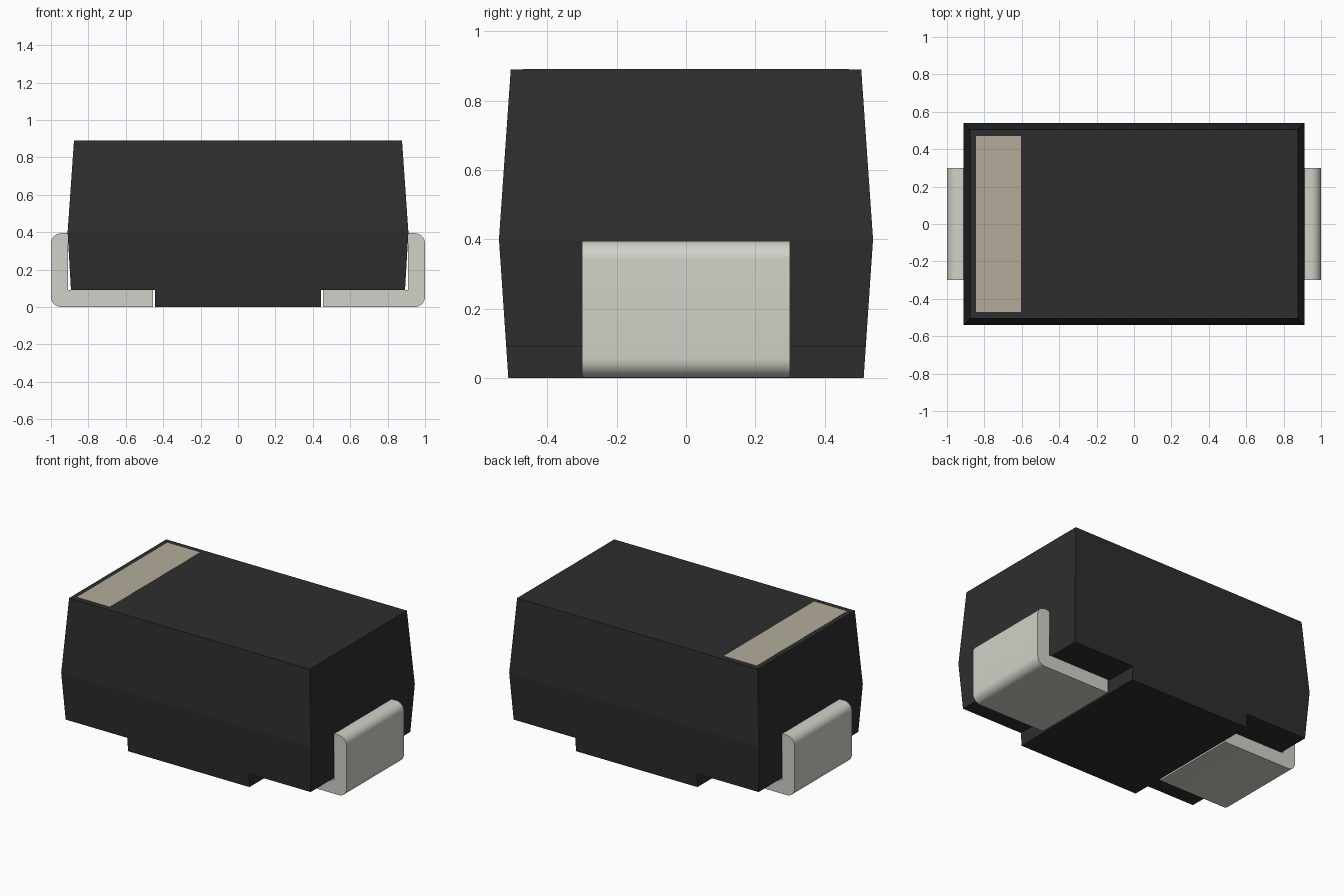
import bpy, bmesh, math

if "Cube" in bpy.data.objects:
    bpy.data.objects.remove(bpy.data.objects["Cube"])


def material(name, rgb):
    m = bpy.data.materials.new(name)
    m.diffuse_color = (*rgb, 1)
    m.use_nodes = True
    m.node_tree.nodes["Principled BSDF"].inputs["Base Color"].default_value = m.diffuse_color
    return m


def make_object(name, bm, mat):
    bmesh.ops.recalc_face_normals(bm, faces=bm.faces)
    me = bpy.data.meshes.new(name)
    bm.to_mesh(me)
    bm.free()
    me.materials.append(mat)
    ob = bpy.data.objects.new(name, me)
    bpy.context.collection.objects.link(ob)
    return ob


def prism(name, profile, depth, mat, caps=None):
    """Sweep an XZ outline between -depth(z) and +depth(z) in y."""
    bm = bmesh.new()
    front, back = [[bm.verts.new((x, s * depth(z), z)) for x, z in profile] for s in (-1, 1)]
    n = len(profile)
    for ring in (front, back):
        for cap in caps or [range(n)]:
            bm.faces.new([ring[i] for i in cap])
    for i in range(n):
        j = (i + 1) % n
        bm.faces.new((front[i], front[j], back[j], back[i]))
    return make_object(name, bm, mat)


black = material("black_plastic", (0.027, 0.027, 0.027))
tin = material("tin_plating", (0.64, 0.64, 0.58))
cream = material("marking_ink", (0.46, 0.415, 0.33))

# Moulded body: widest at the parting line, with a raised central foot below
half = [(0.443, 0), (0.443, 0.09), (0.893, 0.09), (0.911, 0.40), (0.877, 0.89)]
outline = half + [(-x, z) for x, z in reversed(half)]


def body_depth(z):
    if z <= 0.40:
        return 0.513 + 0.027 * z / 0.40
    return 0.54 - 0.034 * (z - 0.40) / 0.49


prism("body", outline, body_depth, black, [(0, 1, 2, 3, 6, 7, 8, 9), (3, 4, 5, 6)])


# Bent terminals: L section with rounded outer corners
def arc(cx, cz, r, start):
    return [(cx + r * math.cos(math.radians(start + a)),
             cz + r * math.sin(math.radians(start + a))) for a in range(0, 91, 10)]


section = ([(0.455, 0)] + arc(0.945, 0.055, 0.055, -90) + arc(0.945, 0.34, 0.055, 0)
           + [(0.91, 0.395), (0.91, 0.09), (0.455, 0.09)])
for side, name in ((-1, "left_terminal"), (1, "right_terminal")):
    lead = prism(name, [(side * x, z) for x, z in section], lambda z: 0.3, tin)
    bpy.context.view_layer.objects.active = lead
    lead.select_set(True)
    bpy.ops.object.shade_smooth_by_angle(angle=math.radians(30))
    lead.select_set(False)

# Polarity band printed on top
band = [(-0.845, 0.885), (-0.605, 0.885), (-0.605, 0.891), (-0.845, 0.891)]
prism("polarity_band", band, lambda z: 0.47, cream)
